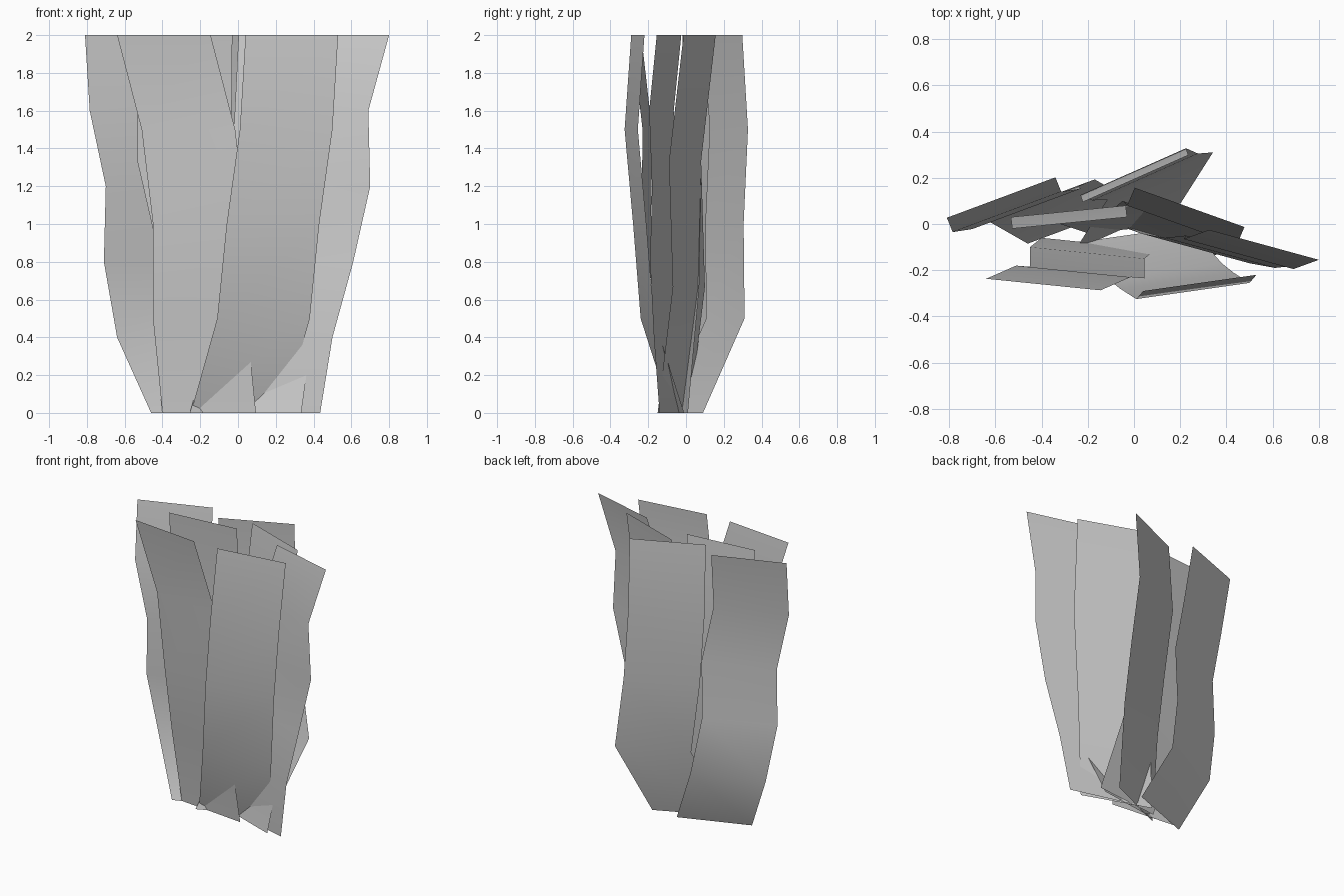
import bpy


def blade(name, span, path):
    """Thin bent strip: left-edge (x, y) stations evenly spaced from z=0 to z=2, swept across span."""
    verts, faces = [], []
    top = len(path) - 1
    for i, (x, y) in enumerate(path):
        z = 2.0 * i / top
        verts += [(x, y, z), (x + span[0], y + span[1], z)]
    for i in range(top):
        a = 2 * i
        faces.append((a, a + 1, a + 3, a + 2))
    mesh = bpy.data.meshes.new(name)
    mesh.from_pydata(verts, [], faces)
    mesh.shade_smooth()
    ob = bpy.data.objects.new(name, mesh)
    bpy.context.collection.objects.link(ob)
    return ob


# front pair
blade("front_right_blade", (0.49, 0.07),
      [(-0.25, -0.08), (-0.11, -0.24), (-0.06, -0.28), (0.01, -0.325), (0.04, -0.29)])
blade("front_left_blade", (0.495, -0.05),
      [(-0.40, -0.06), (-0.45, -0.10), (-0.45, -0.185), (-0.51, -0.18), (-0.64, -0.237)])

# outer pair
blade("outer_right_blade", (0.475, -0.13),
      [(-0.04, -0.01), (0.025, -0.04), (0.135, -0.06), (0.225, -0.05), (0.215, -0.065), (0.325, -0.025)])
blade("outer_left_blade", (0.47, 0.175),
      [(-0.46, -0.085), (-0.64, 0.018), (-0.71, -0.013), (-0.70, -0.022), (-0.785, -0.035), (-0.81, 0.027)])

# back blade
blade("back_blade", (0.457, 0.203),
      [(-0.255, -0.113), (-0.115, 0.107), (-0.18, 0.102), (-0.232, 0.125), (-0.222, 0.095)])

# middle pair
blade("middle_left_blade", (0.497, 0.05),
      [(-0.20, -0.04), (-0.38, 0.02), (-0.533, 0.03), (-0.527, -0.02)])
blade("middle_right_blade", (0.475, -0.17),
      [(-0.14, 0.02), (-0.05, 0.10), (-0.03, 0.08), (0.003, 0.157)])
